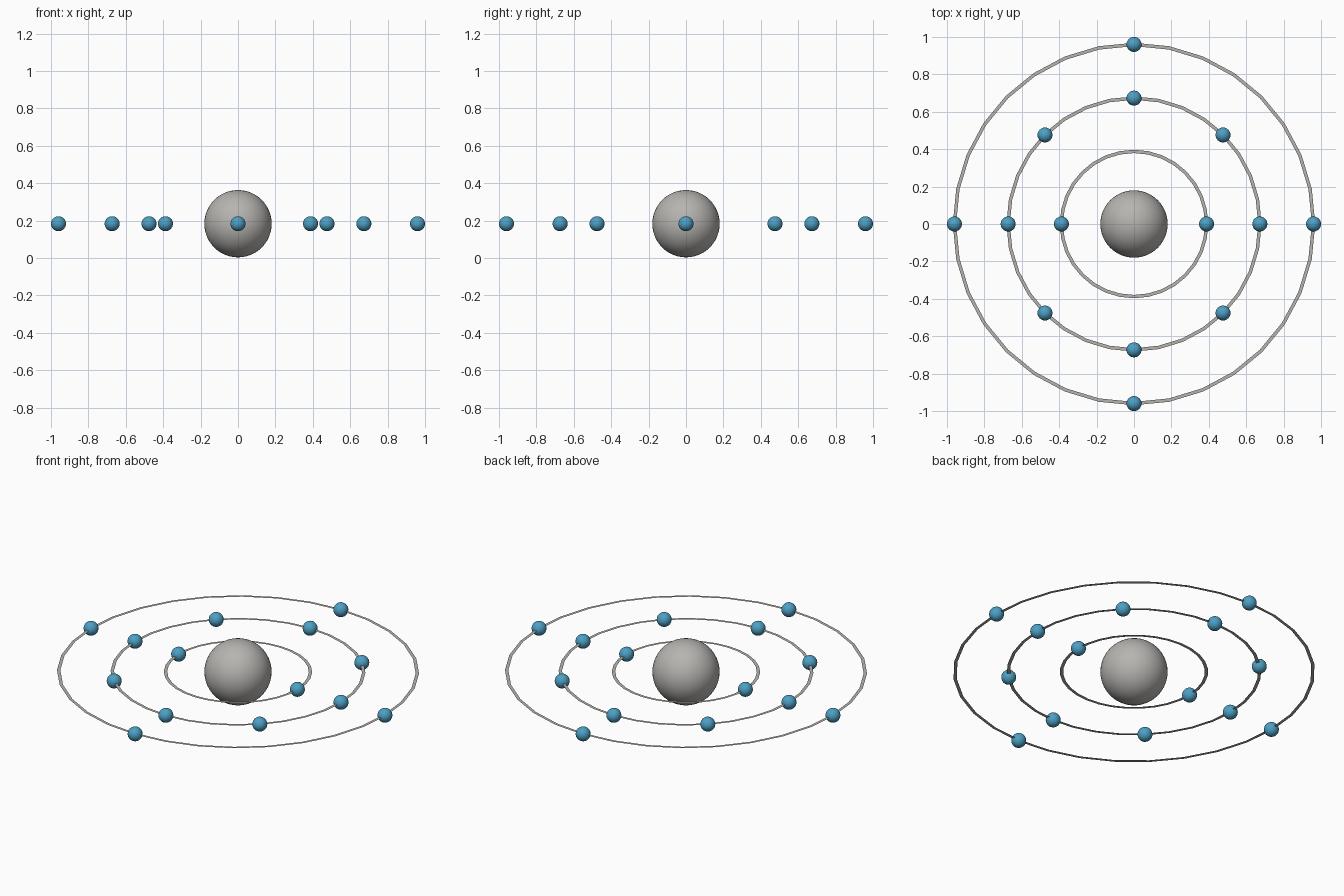
import bpy
import bmesh
from math import cos, sin, tau

cube = bpy.data.objects.get("Cube")
if cube:
    bpy.data.objects.remove(cube, do_unlink=True)

CORE_R, BALL_R, RING_W = 0.18, 0.04, 0.018
MID_Z = 0.183


def material(name, rgb):
    mat = bpy.data.materials.new(name)
    mat.use_nodes = True
    mat.diffuse_color = (*rgb, 1)
    mat.node_tree.nodes["Principled BSDF"].inputs["Base Color"].default_value = (*rgb, 1)
    return mat


grey = material("warm grey", (0.47, 0.455, 0.435))
blue = material("sky blue", (0.075, 0.35, 0.55))


def finish(bm, name, mat, location, smooth):
    mesh = bpy.data.meshes.new(name)
    bm.to_mesh(mesh)
    bm.free()
    mesh.materials.append(mat)
    for face in mesh.polygons:
        face.use_smooth = smooth
    obj = bpy.data.objects.new(name, mesh)
    obj.location = location
    bpy.context.collection.objects.link(obj)


def ball(name, radius, mat, location, segments):
    bm = bmesh.new()
    bmesh.ops.create_uvsphere(bm, u_segments=segments, v_segments=segments // 2, radius=radius)
    finish(bm, name, mat, location, True)


def flat_ring(name, radius, sides=32):
    # Paper-thin band of quads between two concentric polygons
    bm = bmesh.new()
    loops = [[bm.verts.new((r * cos(tau * i / sides), r * sin(tau * i / sides), 0))
              for i in range(sides)]
             for r in (radius - RING_W / 2, radius + RING_W / 2)]
    inner, outer = loops
    for i in range(sides):
        j = (i + 1) % sides
        bm.faces.new((inner[i], outer[i], outer[j], inner[j]))
    finish(bm, name, grey, (0, 0, MID_Z), False)


# Central body
ball("core_sphere", CORE_R, grey, (0, 0, MID_Z), 48)

# Orbits, each with its evenly spaced balls
for label, radius, count in (("inner", 0.388, 2), ("middle", 0.673, 8), ("outer", 0.96, 4)):
    flat_ring(label + "_ring", radius)
    for k in range(count):
        a = tau * k / count
        ball(f"{label}_ball_{k + 1}", BALL_R, blue, (radius * cos(a), radius * sin(a), MID_Z), 32)
